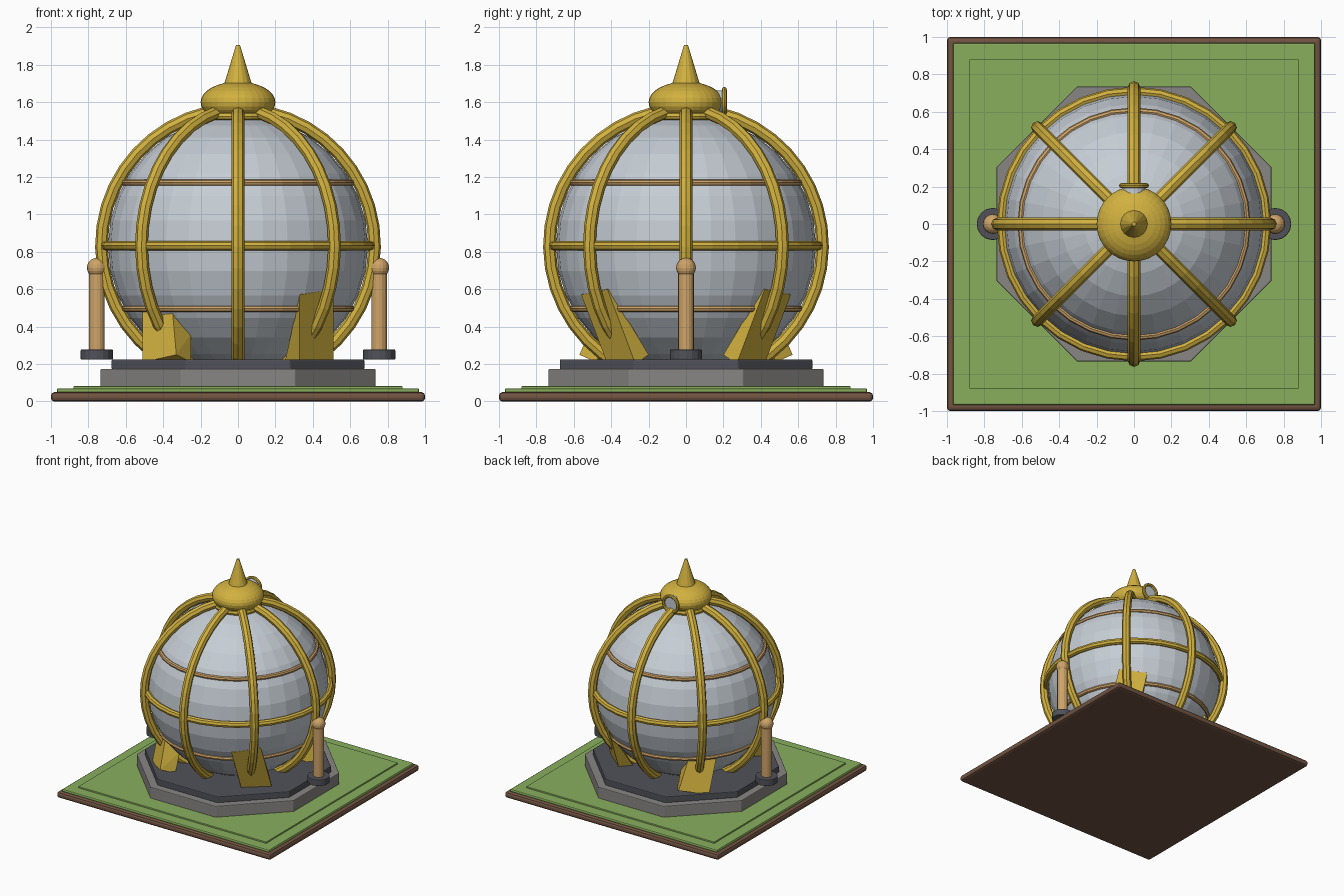
import bpy, bmesh
from math import sin, cos, pi, radians

if "Cube" in bpy.data.objects:
    bpy.data.objects.remove(bpy.data.objects["Cube"])


def material(name, rgb):
    m = bpy.data.materials.new(name)
    m.use_nodes = True
    m.diffuse_color = (*rgb, 1)
    m.node_tree.nodes["Principled BSDF"].inputs["Base Color"].default_value = (*rgb, 1)
    return m


gold = material("gold", (0.64, 0.44, 0.05))
silver = material("silver", (0.56, 0.61, 0.66))
copper = material("copper", (0.62, 0.37, 0.14))
grass = material("grass", (0.25, 0.43, 0.11))
soil = material("soil", (0.17, 0.09, 0.055))
stone = material("stone", (0.25, 0.24, 0.23))
slate = material("slate", (0.08, 0.085, 0.1))

ops = bpy.ops.mesh
CENTRE = 0.833      # height of the globe's middle
RIB_R = 0.73


def finish(name, mat, bevel=0):
    ob = bpy.context.object
    ob.name = name
    ob.data.materials.append(mat)
    if bevel:
        mod = ob.modifiers.new("bevel", "BEVEL")
        mod.width = bevel
        mod.segments = 2
    return ob


def slab(name, half, z0, z1, mat, bevel):
    ops.primitive_cube_add(size=1, location=(0, 0, (z0 + z1) / 2))
    bpy.context.object.scale = (2 * half, 2 * half, z1 - z0)
    bpy.ops.object.transform_apply(location=False, rotation=False, scale=True)
    finish(name, mat, bevel)


def drum(name, r0, r1, z0, z1, mat, sides=16, x=0, turn=0, bevel=0):
    ops.primitive_cone_add(vertices=sides, radius1=r0, radius2=r1, depth=z1 - z0,
                           location=(x, 0, (z0 + z1) / 2), rotation=(0, 0, turn))
    finish(name, mat, bevel)


def ball(name, r, loc, mat, seg=32, rings=16, squash=1):
    ops.primitive_uv_sphere_add(segments=seg, ring_count=rings, radius=r, location=loc)
    bpy.context.object.scale.z = squash
    finish(name, mat)


def hoop(name, r, tube, loc, mat, rot=(0, 0, 0), seg=32):
    ops.primitive_torus_add(major_radius=r, minor_radius=tube, major_segments=seg,
                            minor_segments=8, location=loc, rotation=rot)
    finish(name, mat)


# Ground and plinth
slab("soil_slab", 1.0, 0, 0.05, soil, 0.018)
slab("lawn", 0.968, 0.045, 0.07, grass, 0.008)
slab("inner_lawn", 0.88, 0.06, 0.082, grass, 0.003)
flat = cos(pi / 8)
drum("lower_plinth", 0.735 / flat, 0.735 / flat, 0.07, 0.175, stone, 8, turn=pi / 8, bevel=0.006)
drum("upper_plinth", 0.675 / flat, 0.675 / flat, 0.17, 0.225, slate, 8, turn=pi / 8, bevel=0.006)

# Globe and its level hoops
ball("globe", 0.695, (0, 0, CENTRE), silver)
hoop("equator_hoop", 0.708, 0.026, (0, 0, CENTRE), gold)
for label, dz in (("upper", 0.337), ("lower", -0.337)):
    hoop(label + "_hoop", 0.605, 0.018, (0, 0, CENTRE + dz), copper)

# Eight curved ribs
STEPS = 16
for i in range(8):
    a = i * pi / 4
    curve = bpy.data.curves.new("rib", "CURVE")
    curve.dimensions = "3D"
    curve.bevel_depth = 0.034
    curve.bevel_resolution = 2
    curve.use_fill_caps = True
    path = curve.splines.new("POLY")
    path.points.add(STEPS)
    for k, p in enumerate(path.points):
        t = radians(13 + 138 * k / STEPS)
        r = RIB_R * sin(t)
        p.co = (r * cos(a), r * sin(a), CENTRE + RIB_R * cos(t), 1)
    path.use_smooth = False
    curve.materials.append(gold)
    rib = bpy.data.objects.new(f"rib_{i + 1}", curve)
    bpy.context.collection.objects.link(rib)


# Wedge feet under the diagonal ribs, mirrored front to back
def foot(name, corners, flip):
    bm = bmesh.new()
    for x, y, z in corners:
        bm.verts.new((x, y * flip, z))
    bmesh.ops.convex_hull(bm, input=bm.verts)
    bmesh.ops.dissolve_limit(bm, angle_limit=radians(4), verts=bm.verts, edges=bm.edges)
    bmesh.ops.recalc_face_normals(bm, faces=bm.faces)
    mesh = bpy.data.meshes.new(name)
    bm.to_mesh(mesh)
    bm.free()
    mesh.materials.append(gold)
    bpy.context.collection.objects.link(bpy.data.objects.new(name, mesh))


out_leaning = [(0.33, -0.56, 0.57), (0.51, -0.42, 0.6), (0.51, -0.27, 0.2), (0.33, -0.42, 0.2),
               (0.34, -0.54, 0.58), (0.49, -0.41, 0.605), (0.44, -0.2, 0.25), (0.25, -0.34, 0.21)]
in_leaning = [(-0.35, -0.47, 0.478), (-0.51, -0.32, 0.487), (-0.51, -0.42, 0.21), (-0.33, -0.57, 0.25),
              (-0.25, -0.42, 0.365), (-0.42, -0.26, 0.37), (-0.42, -0.33, 0.2), (-0.25, -0.48, 0.21)]
for label, flip in (("front", 1), ("back", -1)):
    foot(label + "_left_foot", out_leaning, flip)
    foot(label + "_right_foot", in_leaning, flip)

# Side posts
for label, x in (("left", 0.755), ("right", -0.755)):
    drum(label + "_post_base", 0.086, 0.086, 0.224, 0.278, slate, 16, x, bevel=0.005)
    drum(label + "_post", 0.042, 0.042, 0.27, 0.69, copper, 16, x)
    ball(label + "_post_knob", 0.053, (x, 0, 0.715), copper, 16, 10)

# Crown, spire and the round window at the back
hoop("crown_collar", 0.16, 0.022, (0, 0, 1.525), gold)
ball("crown", 0.2, (0, 0, 1.6), gold, 32, 16, 0.55)
drum("spire", 0.076, 0.011, 1.69, 1.905, gold, 16)
hoop("window_rim", 0.067, 0.013, (0, 0.205, 1.602), gold, (pi / 2, 0, 0), 20)
ops.primitive_cylinder_add(vertices=20, radius=0.062, depth=0.04,
                           location=(0, 0.18, 1.602), rotation=(pi / 2, 0, 0))
finish("window_glass", silver)
